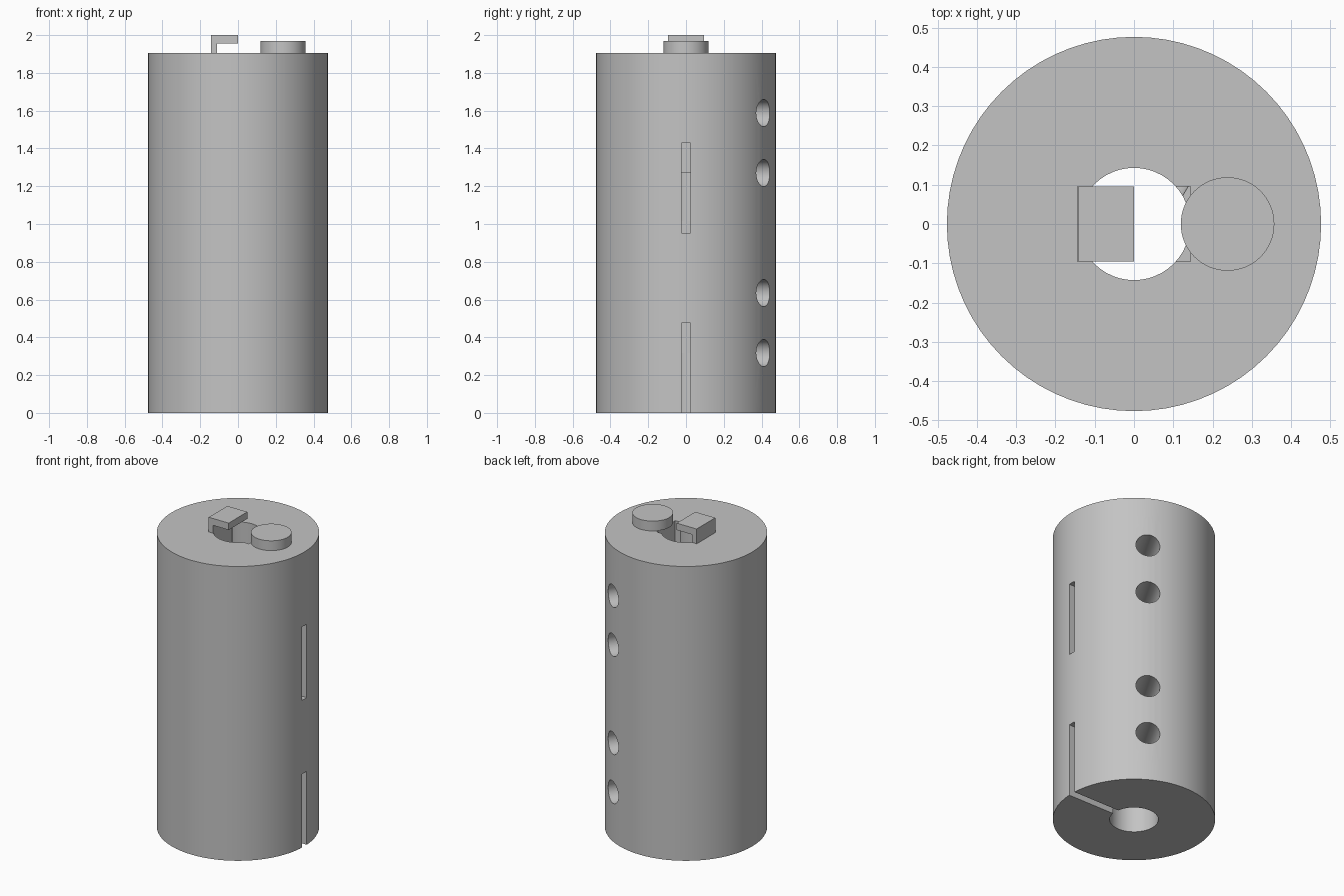
import bpy
from math import cos, sin, radians, pi
from mathutils import Vector

if "Cube" in bpy.data.objects:
    bpy.data.objects.remove(bpy.data.objects["Cube"], do_unlink=True)

U = 2 / 6.3          # design unit
HEIGHT = 6 * U
RADIUS = 1.5 * U
BORE = 0.45 * U

grey = bpy.data.materials.new("plain grey")
grey.use_nodes = True
colour = (0.55, 0.55, 0.55, 1)
grey.diffuse_color = colour
grey.node_tree.nodes["Principled BSDF"].inputs["Base Color"].default_value = colour


def cylinder(name, radius, z0, z1, x=0, segments=72):
    bpy.ops.mesh.primitive_cylinder_add(vertices=segments, radius=radius, depth=z1 - z0,
                                        location=(x, 0, (z0 + z1) / 2))
    ob = bpy.context.object
    ob.name = name
    return ob


def box(name, x0, x1, half_y, z0, z1):
    bpy.ops.mesh.primitive_cube_add(size=1, location=((x0 + x1) / 2, 0, (z0 + z1) / 2))
    ob = bpy.context.object
    ob.name = name
    ob.scale = (x1 - x0, 2 * half_y, z1 - z0)
    bpy.ops.object.transform_apply(location=False, rotation=False, scale=True)
    return ob


def combine(target, tool, operation):
    bpy.context.view_layer.update()
    mod = target.modifiers.new(operation.title(), "BOOLEAN")
    mod.operation = operation
    mod.solver = "EXACT"
    mod.object = tool
    bpy.ops.object.select_all(action="DESELECT")
    bpy.context.view_layer.objects.active = target
    target.select_set(True)
    bpy.ops.object.modifier_apply(modifier=mod.name)
    bpy.data.objects.remove(tool, do_unlink=True)


def finish(ob):
    ob.data.materials.clear()
    ob.data.materials.append(grey)
    bpy.ops.object.select_all(action="DESELECT")
    bpy.context.view_layer.objects.active = ob
    ob.select_set(True)
    bpy.ops.object.shade_smooth_by_angle(angle=radians(30))


# Main body with its through bore
body = cylinder("cylinder_body", RADIUS, 0, HEIGHT)
combine(body, cylinder("bore_cutter", BORE, -0.1, HEIGHT + 0.1, segments=48), "DIFFERENCE")

# Rectangular pockets inside the bore
for base in (1, 4):
    combine(body, box("pocket_cutter", -BORE - 0.001, BORE + 0.001, 0.3 * U,
                      base * U, (base + 2.2) * U), "DIFFERENCE")

# Narrow side slots running in to the bore
for z0, z1 in ((-0.1, 1.5 * U), (3 * U, 4.5 * U)):
    combine(body, box("slot_cutter", 0, RADIUS + 0.1, 0.075 * U, z0, z1), "DIFFERENCE")

# Round holes drilled from the back towards the bore
aim = Vector((cos(pi / 3), sin(pi / 3), 0))
for level in (1, 2, 4, 5):
    drill = cylinder("hole_cutter", 0.225 * U, 0, RADIUS + 0.1, segments=40)
    drill.rotation_euler = aim.to_track_quat("Z", "Y").to_euler()
    drill.location = aim * (RADIUS + 0.1) / 2 + Vector((0, 0, level * U))
    combine(body, drill, "DIFFERENCE")
finish(body)

# Hooked strip standing in the upper pocket
hook = box("hooked_strip", -BORE, -0.35 * U, 0.3 * U, 4 * U, 6.3 * U)
combine(hook, box("hook_lip", -0.4 * U, 0, 0.3 * U, 6.16 * U, 6.3 * U), "UNION")
finish(hook)

# Round button on the top face
finish(cylinder("top_button", 0.375 * U, HEIGHT, 6.2 * U, x=0.75 * U, segments=64))
